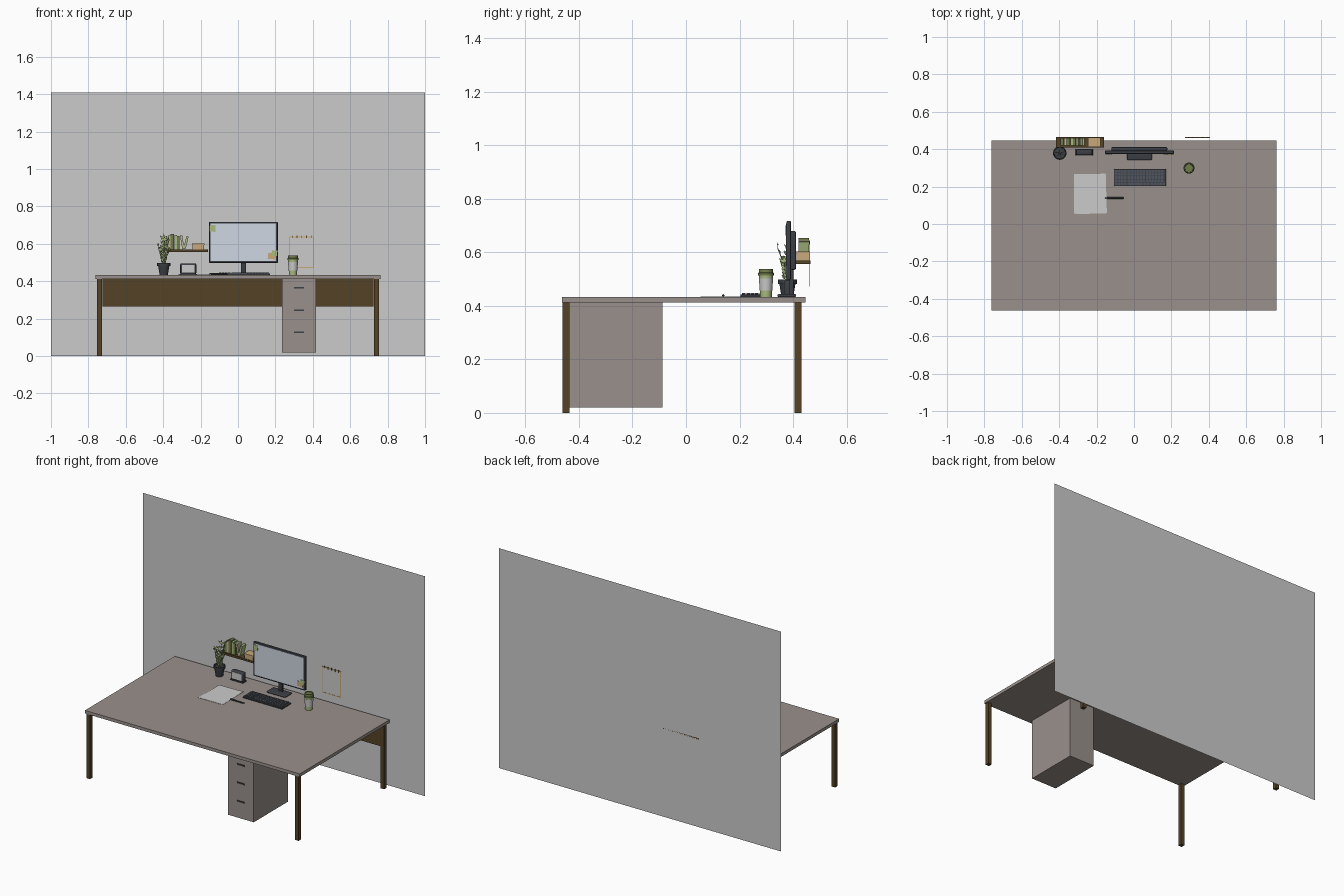
import bpy, bmesh, math, random
from mathutils import Vector, Matrix

if "Cube" in bpy.data.objects:
    bpy.data.objects.remove(bpy.data.objects["Cube"])

random.seed(4)
TOP = 0.433  # desk surface height


def mat(name, r, g, b):
    m = bpy.data.materials.new(name)
    m.diffuse_color = (r, g, b, 1)
    m.use_nodes = True
    m.node_tree.nodes["Principled BSDF"].inputs["Base Color"].default_value = m.diffuse_color
    return m


TAUPE = mat("taupe", 0.32, 0.28, 0.26)
BROWN = mat("brown", 0.09, 0.055, 0.02)
DARK = mat("dark", 0.045, 0.05, 0.06)
KEY = mat("key_grey", 0.08, 0.09, 0.11)
SCREEN = mat("screen_blue", 0.62, 0.68, 0.76)
PAPER = mat("paper", 0.6, 0.62, 0.62)
GREEN = mat("green", 0.4, 0.5, 0.22)
OLIVE = mat("olive", 0.16, 0.2, 0.07)
TAN = mat("tan", 0.58, 0.4, 0.2)
CREAM = mat("cream", 0.5, 0.46, 0.3)


def finish(name, bm, material=None, smooth=False):
    me = bpy.data.meshes.new(name)
    bmesh.ops.recalc_face_normals(bm, faces=bm.faces)
    bm.to_mesh(me)
    bm.free()
    ob = bpy.data.objects.new(name, me)
    bpy.context.collection.objects.link(ob)
    if material:
        me.materials.append(material)
    if smooth:
        bpy.ops.object.select_all(action='DESELECT')
        ob.select_set(True)
        bpy.context.view_layer.objects.active = ob
        bpy.ops.object.shade_smooth_by_angle(angle=math.radians(35))
    return ob


def add_box(bm, x, y, z, rot=None):
    c = Vector(((x[0] + x[1]) / 2, (y[0] + y[1]) / 2, (z[0] + z[1]) / 2))
    s = Matrix.Diagonal((x[1] - x[0], y[1] - y[0], z[1] - z[0], 1))
    bmesh.ops.create_cube(bm, size=1, matrix=Matrix.Translation(c) @ (rot or Matrix()) @ s)


def box(name, x, y, z, material=None, bevel=0, rot=None):
    bm = bmesh.new()
    add_box(bm, x, y, z, rot)
    if bevel:
        bmesh.ops.bevel(bm, geom=bm.edges[:], offset=bevel, segments=3, profile=0.5, affect='EDGES')
    return finish(name, bm, material, bevel > 0)


def lathe(name, profile, x, y, material, steps=28):
    bm = bmesh.new()
    vs = [bm.verts.new((x + r, y, z)) for r, z in profile]
    es = [bm.edges.new(p) for p in zip(vs, vs[1:])]
    bmesh.ops.spin(bm, geom=vs + es, cent=(x, y, 0), axis=(0, 0, 1), angle=2 * math.pi, steps=steps)
    bmesh.ops.remove_doubles(bm, verts=bm.verts, dist=1e-5)
    return finish(name, bm, material, True)


# Wall
bm = bmesh.new()
bm.faces.new([bm.verts.new(p) for p in ((-1, .465, 0), (1, .465, 0), (1, .465, 1.41), (-1, .465, 1.41))])
finish("wall", bm)

# Desk
box("desktop", (-.762, .762), (-.463, .447), (.413, TOP), TAUPE)
for sx, side in ((-1, "left"), (1, "right")):
    for y, end in ((-.461, "front"), (.406, "back")):
        xs = sorted((sx * .753, sx * .728))
        box(f"{end}_{side}_leg", xs, (y, y + .025), (0, .413), BROWN)
box("modesty_panel", (-.724, .724), (.412, .426), (.266, .413), BROWN)

# Drawer unit
box("drawer_cabinet", (.236, .417), (-.436, -.088), (.02, .415), TAUPE)
for i in range(3):
    z = .128 + i * .118
    box(f"drawer_handle_{i + 1}", (.3, .353), (-.441, -.435), (z - .004, z + .004), DARK)

# Monitor
box("monitor_body", (-.155, .213), (.375, .392), (.498, .717), DARK, .004)
box("monitor_back", (-.12, .178), (.39, .411), (.535, .68), DARK, .006)
box("monitor_screen", (-.146, .204), (.3735, .376), (.508, .708), SCREEN)
box("monitor_neck", (.016, .044), (.386, .402), (.44, .56), DARK, .003)
box("monitor_base", (-.037, .096), (.342, .412), (TOP, .444), DARK, .005)
turn = Matrix.Rotation(.08, 4, 'Y')
box("sticky_note_top", (-.152, -.12), (.371, .373), (.665, .7), GREEN, rot=turn)
box("sticky_note_tan", (.16, .2), (.371, .373), (.518, .55), TAN, rot=turn)
box("sticky_note_low", (.18, .212), (.369, .371), (.535, .565), GREEN, rot=turn)

# Keyboard
box("keyboard_base", (-.107, .171), (.203, .295), (TOP, .442), DARK, .003)
bm = bmesh.new()
for row in range(5):
    y = .209 + row * .0164
    x = -.102
    while x < .16:
        w = .09 if row == 0 and -.05 < x < -.02 else .0165
        add_box(bm, (x, x + w - .003), (y, y + .0135), (.441, .448))
        x += w
finish("keyboard_keys", bm, KEY)

# Papers and pen
for i, (dx, a) in enumerate(((0, 0), (.004, .03))):
    box(f"paper_sheet_{i + 1}", (-.321 + dx, -.152 + dx), (.055, .267), (TOP + .001 + i * .002, TOP + .002 + i * .002),
        PAPER, rot=Matrix.Rotation(a, 4, 'Z'))
pen = lathe("pen", [(0, -.052), (.0015, -.05), (.0045, -.038), (.0045, .046), (.003, .05), (0, .05)], 0, 0, DARK, 12)
pen.matrix_world = Matrix.Translation((-.104, .139, TOP + .0055)) @ Matrix.Rotation(math.radians(90), 4, 'Y')
box("pen_clip", (-.15, -.122), (.1375, .1405), (.442, .4445), DARK)

# Desk clock
box("clock_body", (-.309, -.223), (.368, .4), (.436, .496), DARK, .008)
box("clock_face", (-.3, -.232), (.366, .369), (.446, .488), PAPER)
box("clock_foot", (-.312, -.22), (.365, .402), (TOP, .44), DARK, .002)

# Coffee cup
cx, cy = .294, .299
lathe("cup_bottom", [(0, TOP), (.0215, TOP), (.0228, .457), (0, .457)], cx, cy, GREEN)
lathe("cup_sleeve", [(0, .457), (.0235, .457), (.0265, .503), (0, .503)], cx, cy, PAPER)
lathe("cup_top", [(0, .503), (.0258, .503), (.0268, .516), (0, .516)], cx, cy, GREEN)
lathe("cup_lid", [(0, .514), (.0295, .514), (.0295, .522), (.027, .524), (.0255, .537),
                  (.022, .537), (.021, .533), (0, .533)], cx, cy, OLIVE)

# Potted plant
px, py = -.397, .379
lathe("plant_pot", [(0, TOP), (.022, TOP), (.03, .482), (.035, .482), (.036, .498),
                    (.031, .498), (.03, .488), (0, .488)], px, py, DARK)
bm = bmesh.new()
stems = ((.004, -.036, .13), (-.03, .006, .1), (.026, .008, .125), (.03, -.012, .075), (-.018, -.016, .075), (0, .02, .14))
for dx, dy, h in stems:
    base = Vector((px + dx * .2, py + dy * .2, .485))
    lean = Vector((dx, dy, 0))
    side = Vector((-dy, dx, 0)).normalized()
    pts = [base + lean * t * t * .8 + Vector((0, 0, h * t)) for t in [k / 6 for k in range(7)]]
    # Stem segments
    for a, b in zip(pts, pts[1:]):
        q = (b - a).to_track_quat('Z', 'Y').to_matrix().to_4x4()
        bmesh.ops.create_cone(bm, cap_ends=True, segments=6, radius1=.002, radius2=.0017, depth=(b - a).length,
                              matrix=Matrix.Translation((a + b) / 2) @ q)
    # Paired leaflets and a tip leaf
    leaves = [(p, (side * s + Vector((0, 0, .9))).normalized()) for p in pts[1:] for s in (-1, 1)]
    leaves.append((pts[-1], Vector((0, 0, 1))))
    for p, d in leaves:
        w = d.cross(lean).normalized() if abs(d.dot(side)) > .1 else side
        L = random.uniform(.022, .03)
        rim = [p, p + d * L * .5 + w * .006, p + d * L, p + d * L * .5 - w * .006]
        rim = [bm.verts.new(v) for v in rim]
        bm.faces.new((rim[0], rim[1], rim[2]))
        bm.faces.new((rim[0], rim[2], rim[3]))
finish("plant_leaves", bm, GREEN)

# Wall shelf with books and box
box("wall_shelf", (-.417, -.16), (.41, .465), (.557, .57), BROWN)
books = ((-.392, .016, .063, OLIVE, 0), (-.374, .012, .074, CREAM, 0), (-.36, .018, .083, OLIVE, 0),
         (-.34, .013, .077, GREEN, 0), (-.325, .013, .072, OLIVE, 0), (-.304, .012, .074, CREAM, -.17),
         (-.284, .012, .07, GREEN, .24))
for i, (x, w, h, m, a) in enumerate(books):
    R = Matrix.Rotation(a, 4, 'Y')
    rise = abs(math.sin(a)) * w / 2
    box(f"book_{i + 1}", (x, x + w), (.42, .46), (.57 + rise, .57 + rise + h), m, rot=R)
box("storage_box", (-.242, -.182), (.413, .462), (.57, .595), TAN)
box("storage_box_lid", (-.245, -.179), (.411, .463), (.593, .603), TAN)

# Wall calendar: sheet, border and rings
box("calendar_sheet", (.273, .406), (.462, .464), (.472, .635))
x0, x1, z0, z1, t = .272, .407, .472, .64, .005
for n, xs, zs in (("left", (x0, x0 + t), (z0, z1)), ("right", (x1 - t, x1), (z0, z1)),
                  ("bottom", (x0, x1), (z0, z0 + t)), ("top", (x0, x1), (z1 - t, z1))):
    box(f"calendar_border_{n}", xs, (.461, .464), zs, TAN)
for i in range(5):
    x = .288 + i * .0255
    box(f"calendar_ring_{i + 1}", (x, x + .004), (.459, .464), (.63, .645), BROWN)
